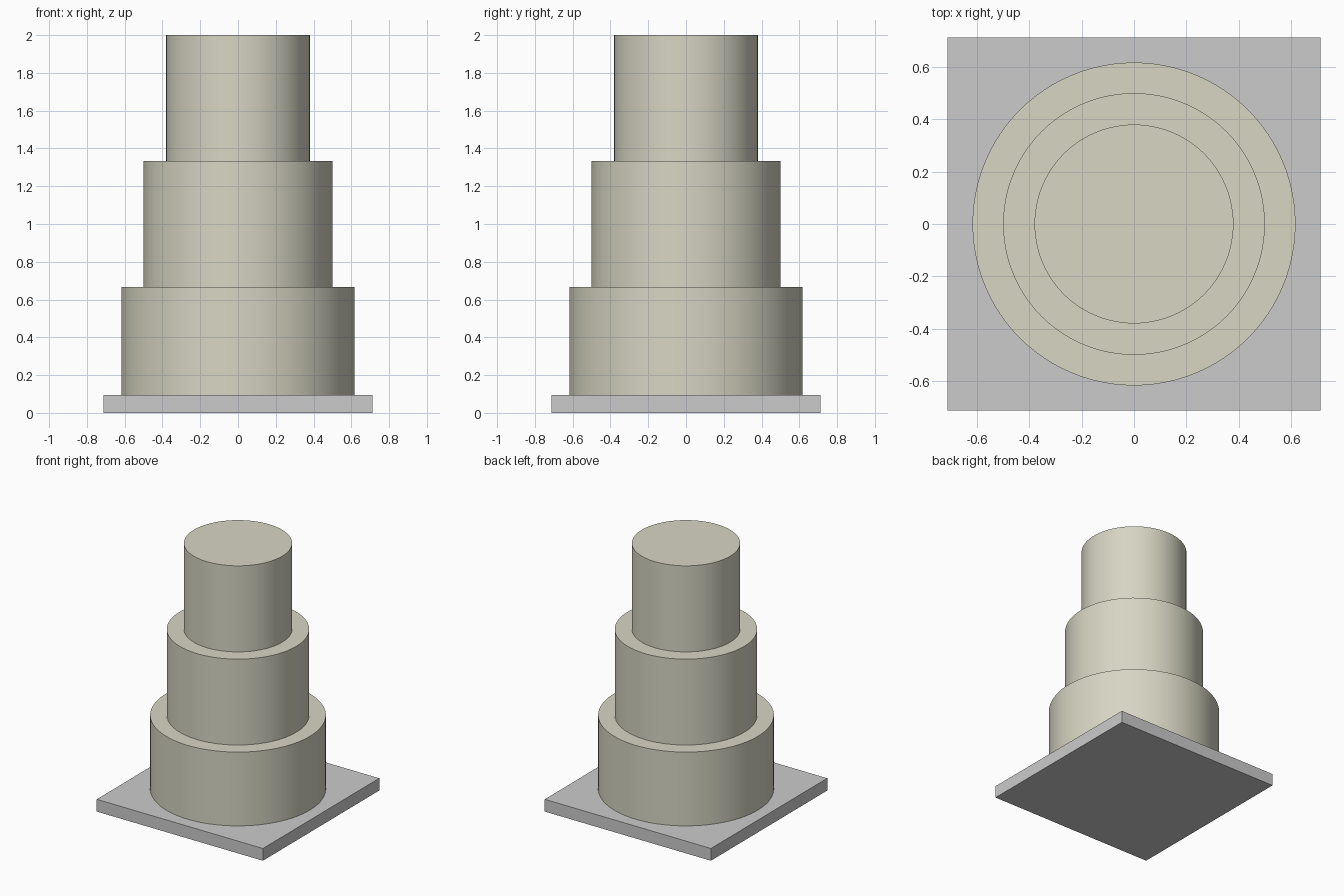
import bpy
import math

if "Cube" in bpy.data.objects:
    bpy.data.objects.remove(bpy.data.objects["Cube"])

cream = bpy.data.materials.new("cream_icing")
cream.diffuse_color = (0.68, 0.67, 0.55, 1)
cream.use_nodes = True
cream.node_tree.nodes["Principled BSDF"].inputs["Base Color"].default_value = cream.diffuse_color


def tier(name, radius, bottom, top):
    bpy.ops.mesh.primitive_cylinder_add(vertices=96, radius=radius, depth=top - bottom,
                                        location=(0, 0, (bottom + top) / 2))
    ob = bpy.context.object
    ob.name = name
    ob.data.materials.append(cream)
    bpy.ops.object.shade_smooth_by_angle(angle=math.radians(30))


# Square cake board
bpy.ops.mesh.primitive_cube_add(size=1, location=(0, 0, 0.0475))
board = bpy.context.object
board.name = "cake_board"
board.scale = (1.425, 1.425, 0.095)

# Three stacked round tiers
tier("bottom_tier", 0.617, 0.095, 0.667)
tier("middle_tier", 0.50, 0.667, 1.333)
tier("top_tier", 0.38, 1.333, 2.0)

# Blank label lying on the front left corner of the board
bpy.ops.mesh.primitive_plane_add(size=1, location=(-0.46, -0.538, 0.097))
label = bpy.context.object
label.name = "blank_label"
label.scale = (0.34, 0.172, 1)
